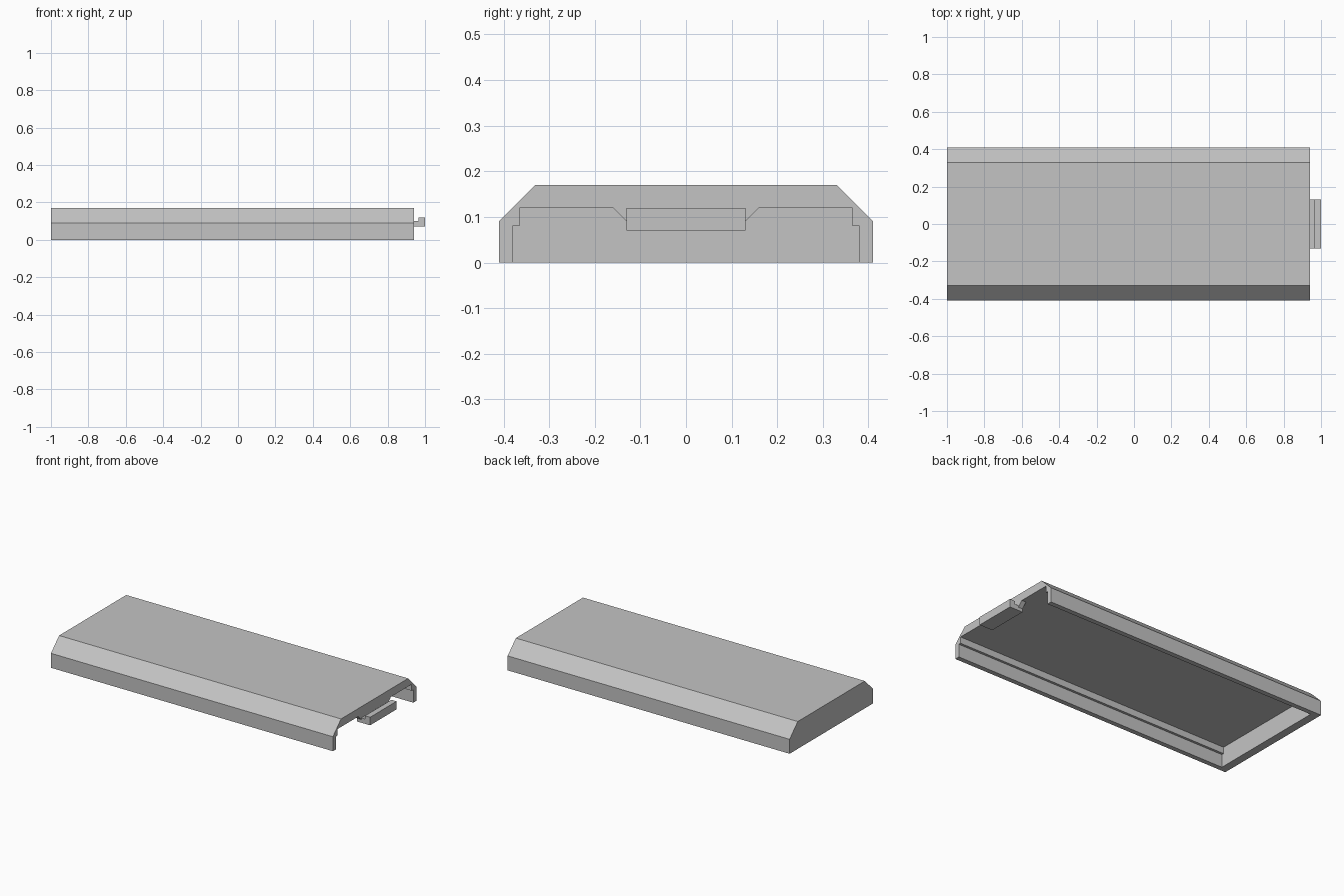
import bpy
import bmesh

cube = bpy.data.objects.get("Cube")
if cube:
    bpy.data.objects.remove(cube, do_unlink=True)

grey = bpy.data.materials.new("plain grey")
grey.use_nodes = True
colour = (0.55, 0.55, 0.55, 1)
grey.diffuse_color = colour
grey.node_tree.nodes["Principled BSDF"].inputs["Base Color"].default_value = colour


def prism(name, profile, start, end, axis="x"):
    """Extrude a closed profile, (y, z) along x or (x, z) along y."""
    def place(p, d):
        return (d, p[0], p[1]) if axis == "x" else (p[0], d, p[1])

    bm = bmesh.new()
    a = [bm.verts.new(place(p, start)) for p in profile]
    b = [bm.verts.new(place(p, end)) for p in profile]
    bm.faces.new(a)
    bm.faces.new(b[::-1])
    for i in range(len(profile)):
        j = (i + 1) % len(profile)
        bm.faces.new((a[i], b[i], b[j], a[j]))
    bmesh.ops.recalc_face_normals(bm, faces=bm.faces[:])
    mesh = bpy.data.meshes.new(name)
    bm.to_mesh(mesh)
    bm.free()
    mesh.materials.append(grey)
    obj = bpy.data.objects.new(name, mesh)
    bpy.context.collection.objects.link(obj)
    return obj


def mirrored(half):
    """Complete a half profile across y = 0."""
    return half + [(-y, z) for y, z in reversed(half)]


OPEN_END = 0.94

# Cover with bevelled long edges
cover = prism("cover_shell", mirrored([(0.41, 0), (0.41, 0.09), (0.33, 0.17)]), -1, OPEN_END)

# Stepped hollow, open below and at one end
hollow = prism("hollow_cutter",
               mirrored([(0.38, -0.1), (0.38, 0.08), (0.365, 0.08), (0.365, 0.12)]),
               -0.95, OPEN_END + 0.1)
hollow.hide_render = True
cut = cover.modifiers.new("hollow", "BOOLEAN")
cut.operation = "DIFFERENCE"
cut.solver = "EXACT"
cut.object = hollow
bpy.context.view_layer.objects.active = cover
bpy.ops.object.modifier_apply(modifier=cut.name)
bpy.data.objects.remove(hollow, do_unlink=True)

# Block under the roof that carries the latch
prism("latch_mount", mirrored([(0.13, 0.07), (0.13, 0.09), (0.16, 0.12)]), 0.91, OPEN_END)

# Hooked tongue beyond the open end
prism("latch_tongue",
      [(OPEN_END, 0.07), (1, 0.07), (1, 0.12), (0.965, 0.12), (0.965, 0.10), (OPEN_END, 0.10)],
      -0.13, 0.13, axis="y")
